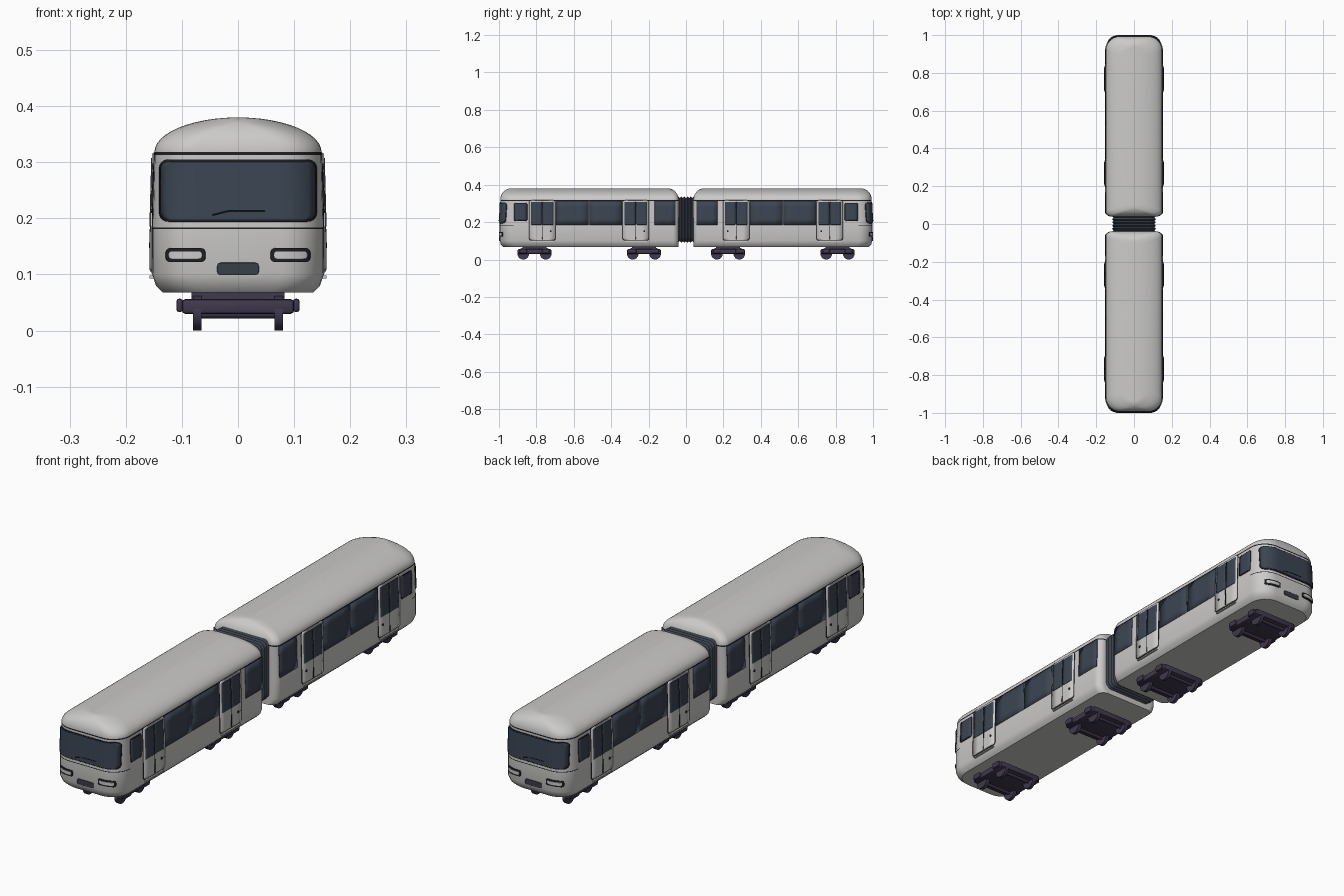
import bpy, bmesh, math
from mathutils import Vector

cube = bpy.data.objects.get("Cube")
if cube:
    bpy.data.objects.remove(cube, do_unlink=True)


def material(name, rgb):
    m = bpy.data.materials.new(name)
    m.use_nodes = True
    m.diffuse_color = (*rgb, 1)
    m.node_tree.nodes["Principled BSDF"].inputs["Base Color"].default_value = (*rgb, 1)
    return m


PAINT = material("light grey paint", (0.6, 0.595, 0.58))
GLASS = material("blue grey glass", (0.045, 0.06, 0.085))
SEAM = material("black seam", (0.014, 0.015, 0.02))
RUBBER = material("slate rubber", (0.04, 0.05, 0.065))
METAL = material("dark purple metal", (0.05, 0.04, 0.075))

# Body levels: height, half width, distance of the nose from the middle
LEVELS = [(0.068, 0.134, 0.978), (0.08, 0.146, 0.99), (0.1, 0.153, 0.996),
          (0.181, 0.1525, 0.996), (0.184, 0.1525, 0.996),
          (0.313, 0.149, 0.993), (0.318, 0.149, 0.993)]
NOSE_R, TAIL_R, TAIL_Y = 0.075, 0.03, -0.04


def finish(name, bm, mats, s=1, smooth=True):
    """Turn a bmesh into an object; s = -1 turns it half round for the rear car."""
    for v in bm.verts:
        v.co.x *= s
        v.co.y *= s
    mesh = bpy.data.meshes.new(name)
    bm.to_mesh(mesh)
    bm.free()
    for m in mats:
        mesh.materials.append(m)
    if smooth:
        for p in mesh.polygons:
            p.use_smooth = True
        mesh.set_sharp_from_angle(angle=math.radians(35))
    ob = bpy.data.objects.new(name, mesh)
    bpy.context.collection.objects.link(ob)
    return ob


def rounded_ring(x0, x1, y0, y1, r_low, r_high, seg=8):
    """Rounded rectangle, anticlockwise; separate radii at low and high y."""
    pts = []
    corners = [(x1 - r_low, y0 + r_low, r_low, -90), (x1 - r_high, y1 - r_high, r_high, 0),
               (x0 + r_high, y1 - r_high, r_high, 90), (x0 + r_low, y0 + r_low, r_low, 180)]
    for cx, cy, r, start in corners:
        for i in range(seg + 1):
            a = math.radians(start + 90 * i / seg)
            pts.append((cx + r * math.cos(a), cy + r * math.sin(a)))
    return pts


def loft(rings):
    bm = bmesh.new()
    rows = [[bm.verts.new(p) for p in ring] for ring in rings]
    n = len(rows[0])
    for a, b in zip(rows, rows[1:]):
        for i in range(n):
            j = (i + 1) % n
            bm.faces.new((a[i], a[j], b[j], b[i]))
    bm.faces.new(rows[0][::-1])
    bm.faces.new(rows[-1])
    bmesh.ops.recalc_face_normals(bm, faces=bm.faces[:])
    return bm


def box(name, lo, hi, mat, s=1, bevel=0.0):
    bm = bmesh.new()
    bmesh.ops.create_cube(bm, size=1)
    for v in bm.verts:
        v.co = Vector([l + (c + 0.5) * (h - l) for l, h, c in zip(lo, hi, v.co)])
    if bevel:
        bmesh.ops.bevel(bm, geom=bm.edges[:], offset=bevel, segments=2, affect='EDGES', profile=0.5)
    return finish(name, bm, [mat], s)


def cylinder(name, x, y, z, r, width, mat, s=1):
    bm = bmesh.new()
    bmesh.ops.create_cone(bm, cap_ends=True, segments=24, radius1=r, radius2=r, depth=width)
    for v in bm.verts:
        v.co = Vector((x + v.co.z, y + v.co.x, z + v.co.y))
    bmesh.ops.recalc_face_normals(bm, faces=bm.faces[:])
    return finish(name, bm, [mat], s)


def profile(z):
    for (z0, w0, f0), (z1, w1, f1) in zip(LEVELS, LEVELS[1:]):
        if z <= z1:
            t = (z - z0) / (z1 - z0)
            return w0 + t * (w1 - w0), f0 + t * (f1 - f0)
    return LEVELS[-1][1:]


def on_nose(x, z, off):
    w, f = profile(z)
    nx = max(0, min(0.99, (abs(x) - w + NOSE_R) / NOSE_R))
    ny = math.sqrt(1 - nx * nx)
    y = -(f - NOSE_R + NOSE_R * ny)
    return (x + math.copysign(nx * off, x), y - ny * off, z)


def on_left(y, z, off):
    return (profile(z)[0] + off, y, z)


def on_right(y, z, off):
    return (-profile(z)[0] - off, y, z)


def plate(name, surf, u0, u1, z0, z1, r, off, mat, s, cols=24):
    """Thin rounded plate that hugs the body surface."""
    bm = bmesh.new()
    ease = [r * (1 - math.cos(math.pi / 2 * i / 5)) for i in range(6)] if r else [0]
    middle = [r + (z1 - z0 - 2 * r) * i / 4 for i in range(1, 4)]
    heights = ease + middle + [z1 - z0 - e for e in reversed(ease)]
    rows = []
    for h in heights:
        d = min(h, z1 - z0 - h)
        inset = r - math.sqrt(max(0, r * r - (r - d) ** 2)) if d < r else 0
        a, b = u0 + inset, u1 - inset
        rows.append([bm.verts.new(surf(a + (b - a) * i / cols, z0 + h, off)) for i in range(cols + 1)])
    for lo, hi in zip(rows, rows[1:]):
        for i in range(cols):
            f = [lo[i], lo[i + 1], hi[i + 1], hi[i]]
            bm.faces.new(f[::-1] if surf is on_right else f)
    ob = finish(name, bm, [mat], s)
    mod = ob.modifiers.new("thickness", 'SOLIDIFY')
    mod.thickness = off + 0.002
    mod.offset = -1


def body(car, s):
    sections = [(z, w, f, TAIL_Y) for z, w, f in LEVELS]
    for i in range(1, 13):
        t = math.radians(88 * i / 12)
        pull = 0.055 * (1 - math.cos(t))
        sections.append((0.318 + 0.062 * math.sin(t), 0.149 * math.cos(t), 0.993 - pull, TAIL_Y - pull))
    rings = []
    for z, w, f, tail in sections:
        ring = rounded_ring(-w, w, -f, tail, min(NOSE_R, w), min(TAIL_R, w))
        rings.append([(x, y, z) for x, y in ring])
    bm = loft(rings)
    # Dark gutter all round, and a seam across the nose
    for f in bm.faces:
        c = f.calc_center_median()
        if 0.313 < c.z < 0.318 or (0.181 < c.z < 0.184 and c.y < -0.92):
            f.material_index = 1
    finish(car + "_body", bm, [PAINT, SEAM], s)


def nose(car, s):
    plate(car + "_windscreen_seal", on_nose, -0.139, 0.139, 0.194, 0.305, 0.016, 0.002, SEAM, s)
    plate(car + "_windscreen", on_nose, -0.135, 0.135, 0.198, 0.301, 0.013, 0.004, GLASS, s)
    plate(car + "_grille", on_nose, -0.037, 0.037, 0.099, 0.121, 0.006, 0.003, RUBBER, s)
    for side, m in (("left", 1), ("right", -1)):
        a, b = sorted((0.058 * m, 0.127 * m))
        plate(f"{car}_{side}_headlight_rim", on_nose, a, b, 0.122, 0.147, 0.008, 0.003, SEAM, s)
        plate(f"{car}_{side}_headlight", on_nose, a + 0.006, b - 0.006, 0.128, 0.141, 0.005, 0.005, PAINT, s)
    # Wiper: a bent rod
    curve = bpy.data.curves.new(car + "_wiper", 'CURVE')
    curve.dimensions = '3D'
    curve.bevel_depth = 0.0013
    path = curve.splines.new('POLY')
    path.points.add(2)
    for p, (x, z) in zip(path.points, [(-0.046, 0.206), (-0.013, 0.214), (0.048, 0.214)]):
        px, py, pz = on_nose(x, z, 0.0045)
        p.co = (px * s, py * s, pz, 1)
    curve.materials.append(SEAM)
    bpy.context.collection.objects.link(bpy.data.objects.new(car + "_wiper", curve))


def flank(car, s, side, surf, m):
    tag = f"{car}_{side}_"
    plate(tag + "cab_window_seal", surf, -0.92, -0.848, 0.206, 0.302, 0.009, 0.0015, SEAM, s, 4)
    plate(tag + "cab_window", surf, -0.916, -0.852, 0.21, 0.298, 0.007, 0.003, GLASS, s, 4)
    for i, (a, b) in enumerate([(-0.695, -0.52), (-0.515, -0.343), (-0.168, -0.055)]):
        plate(f"{tag}window_{i + 1}", surf, a, b, 0.186, 0.313, 0, 0.002, GLASS, s, 4)
    for place, y in (("outer", -0.768), ("inner", -0.268)):
        d = f"{tag}{place}_door_"
        plate(d + "gap", surf, y - 0.071, y + 0.071, 0.102, 0.317, 0.012, 0.0015, SEAM, s, 4)
        plate(d + "panel", surf, y - 0.068, y + 0.068, 0.105, 0.316, 0.01, 0.004, PAINT, s, 4)
        plate(d + "front_glass", surf, y - 0.06, y - 0.002, 0.186, 0.308, 0.003, 0.0055, GLASS, s, 4)
        plate(d + "back_glass", surf, y + 0.002, y + 0.06, 0.186, 0.308, 0.003, 0.0055, GLASS, s, 4)
        plate(d + "centre_seam", surf, y - 0.002, y + 0.002, 0.108, 0.308, 0, 0.005, SEAM, s, 2)
        cylinder(d + "button", m * 0.156, y + 0.045, 0.152, 0.005, 0.006, SEAM, s)
        x0, x1 = sorted((m * 0.148, m * 0.158))
        box(d + "sill", (x0, y - 0.06, 0.093), (x1, y + 0.06, 0.098), PAINT, s)


def bogie(car, place, y, s):
    tag = f"{car}_{place}_bogie_"
    box(tag + "frame", (-0.1, y - 0.09, 0.03), (0.1, y + 0.09, 0.056), METAL, s, 0.006)
    box(tag + "mount", (-0.083, y - 0.065, 0.052), (0.083, y + 0.065, 0.072), METAL, s)
    for end, dy in (("front", -0.06), ("back", 0.06)):
        cylinder(f"{tag}{end}_axle", 0, y + dy, 0.03, 0.008, 0.15, METAL, s)
        for side, m in (("left", 1), ("right", -1)):
            part = f"{tag}{end}_{side}_"
            cylinder(part + "wheel", m * 0.0725, y + dy, 0.031, 0.031, 0.015, METAL, s)
            x0, x1 = sorted((m * 0.098, m * 0.11))
            box(part + "axle_box", (x0, y + dy - 0.02, 0.033), (x1, y + dy + 0.02, 0.057), METAL, s, 0.005)


# Two matching cars, back to back
for car, s in (("front_car", 1), ("rear_car", -1)):
    body(car, s)
    nose(car, s)
    flank(car, s, "left", on_left, 1)
    flank(car, s, "right", on_right, -1)
    bogie(car, "outer", -0.81, s)
    bogie(car, "inner", -0.225, s)

# Ribbed gangway between the cars
rings = []
RIBS = 6
for i in range(2 * RIBS + 1):
    y = -0.05 + 0.1 * i / (2 * RIBS)
    g = 0.008 if i % 2 == 0 else 0
    ring = rounded_ring(-0.116 + g, 0.116 - g, 0.09 + g, 0.337 - g, 0.025, 0.025, 5)
    rings.append([(x, y, z) for x, z in ring])
finish("gangway_bellows", loft(rings), [RUBBER], smooth=False)
